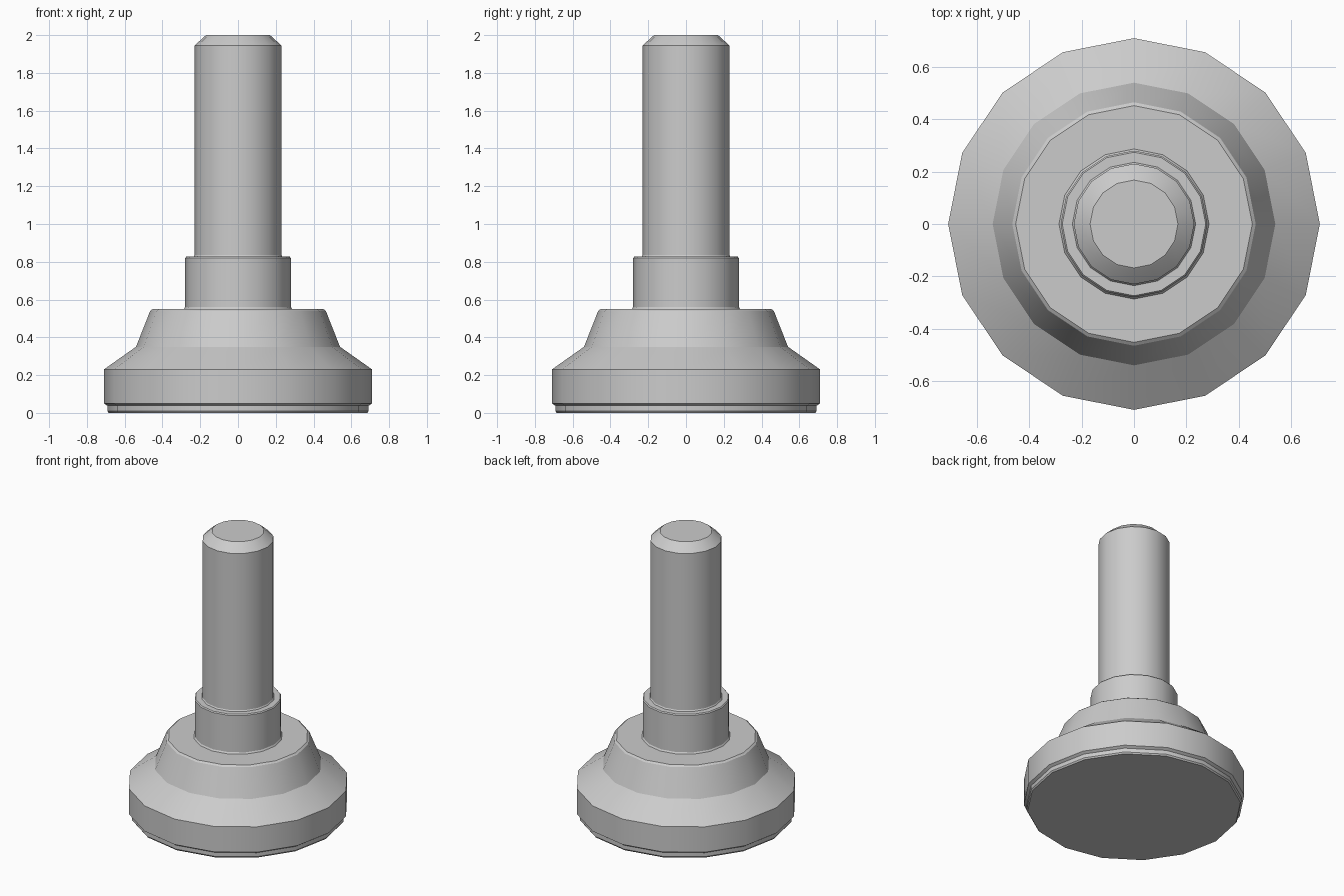
import bpy
import math
from mathutils import Matrix
import bmesh

SIDES = 16

cube = bpy.data.objects.get("Cube")
if cube:
    bpy.data.objects.remove(cube, do_unlink=True)

# Single grey metal
grey = bpy.data.materials.new("grey metal")
grey.use_nodes = True
colour = (0.6, 0.6, 0.6, 1)
grey.diffuse_color = colour
grey.node_tree.nodes["Principled BSDF"].inputs["Base Color"].default_value = colour


def lathe(name, profile):
    """Spin a (radius, height) profile about z; the ends are closed by flat caps."""
    bm = bmesh.new()
    rings = []
    for r, z in profile:
        ring = bmesh.ops.create_circle(bm, segments=SIDES, radius=r,
                                       matrix=Matrix.Translation((0, 0, z)))["verts"]
        rings.append(sorted(ring, key=lambda v: math.atan2(v.co.y, v.co.x) % math.tau))
    for low, high in zip(rings, rings[1:]):
        for i in range(SIDES):
            j = (i + 1) % SIDES
            bm.faces.new((low[i], low[j], high[j], high[i]))
    bm.faces.new(rings[0][::-1])
    bm.faces.new(rings[-1])
    bmesh.ops.recalc_face_normals(bm, faces=bm.faces[:])
    mesh = bpy.data.meshes.new(name)
    bm.to_mesh(mesh)
    bm.free()
    mesh.materials.append(grey)
    obj = bpy.data.objects.new(name, mesh)
    bpy.context.collection.objects.link(obj)
    bpy.ops.object.select_all(action="DESELECT")
    obj.select_set(True)
    bpy.context.view_layer.objects.active = obj
    bpy.ops.object.shade_smooth_by_angle(angle=math.radians(30))
    return obj


# Wide foot: lower lip, rim, shallow cone, steep cone
lathe("foot", [(0.685, 0), (0.692, 0.01), (0.692, 0.038), (0.71, 0.05), (0.71, 0.23),
               (0.54, 0.35), (0.465, 0.54), (0.452, 0.55)])

# Collar with a small fillet at its base and a softened top edge
lathe("collar", [(0.29, 0.545), (0.28, 0.56), (0.28, 0.82), (0.274, 0.827)])

# Shaft with a chamfered tip
lathe("shaft", [(0.24, 0.82), (0.23, 0.835), (0.23, 1.945), (0.175, 1.995), (0.168, 2.0)])
